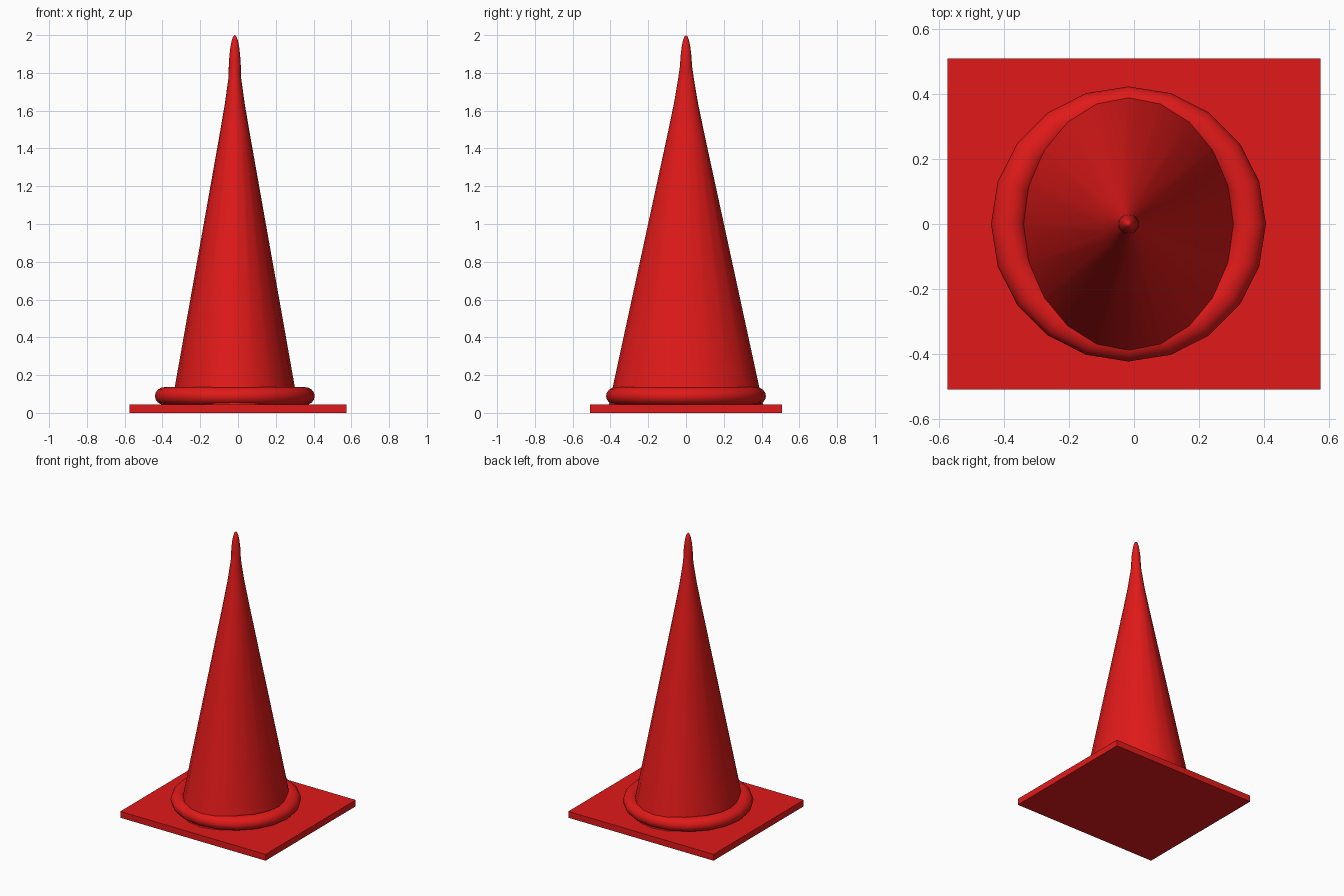
import bpy
from math import radians

if "Cube" in bpy.data.objects:
    bpy.data.objects.remove(bpy.data.objects["Cube"])

CX = -0.017  # the cone, ring and tip sit slightly left of the plate centre

red = bpy.data.materials.new("red")
red.diffuse_color = (0.75, 0.01, 0.01, 1)
red.use_nodes = True
red.node_tree.nodes["Principled BSDF"].inputs["Base Color"].default_value = red.diffuse_color


def finish(name, scale=(1, 1, 1), smooth=True):
    ob = bpy.context.object
    ob.name = name
    ob.scale = scale
    bpy.ops.object.transform_apply(location=False, rotation=False, scale=True)
    ob.data.materials.append(red)
    if smooth:
        bpy.ops.object.shade_smooth_by_angle(angle=radians(40))
    return ob


# Rectangular base plate
bpy.ops.mesh.primitive_cube_add(size=1, location=(0, 0, 0.0225))
finish("base_plate", (1.148, 1.018, 0.045), smooth=False)

# Rounded collar around the foot of the cone
bpy.ops.mesh.primitive_torus_add(major_segments=20, minor_segments=16, major_radius=0.37,
                                 minor_radius=0.053, location=(CX, 0, 0.089))
finish("base_ring", (1, 1, 0.9))

# Oval cone body, narrowing in a gentle curve near the top
profile = [(0.335, 0.04), (0.081, 1.47), (0.052, 1.64), (0.034, 1.77), (0.027, 1.83), (0.015, 1.90)]
N = 20
bpy.ops.mesh.primitive_circle_add(vertices=N)
bpy.data.objects.remove(bpy.context.object)
from math import cos, sin, pi
verts = [(r * cos(2 * pi * i / N), 1.22 * r * sin(2 * pi * i / N), z)
         for r, z in profile for i in range(N)]
faces = [(k * N + i, k * N + (i + 1) % N, (k + 1) * N + (i + 1) % N, (k + 1) * N + i)
         for k in range(len(profile) - 1) for i in range(N)]
faces += [tuple(reversed(range(N))), tuple(range(len(verts) - N, len(verts)))]
mesh = bpy.data.meshes.new("cone_body")
mesh.from_pydata(verts, [], faces)
cone = bpy.data.objects.new("cone_body", mesh)
cone.location.x = CX
bpy.context.collection.objects.link(cone)
bpy.ops.object.select_all(action='DESELECT')
cone.select_set(True)
bpy.context.view_layer.objects.active = cone
finish("cone_body")

# Elongated rounded tip
bpy.ops.mesh.primitive_uv_sphere_add(segments=16, ring_count=12, radius=1, location=(CX, 0, 1.78))
finish("tip", (0.033, 0.033, 0.22))
